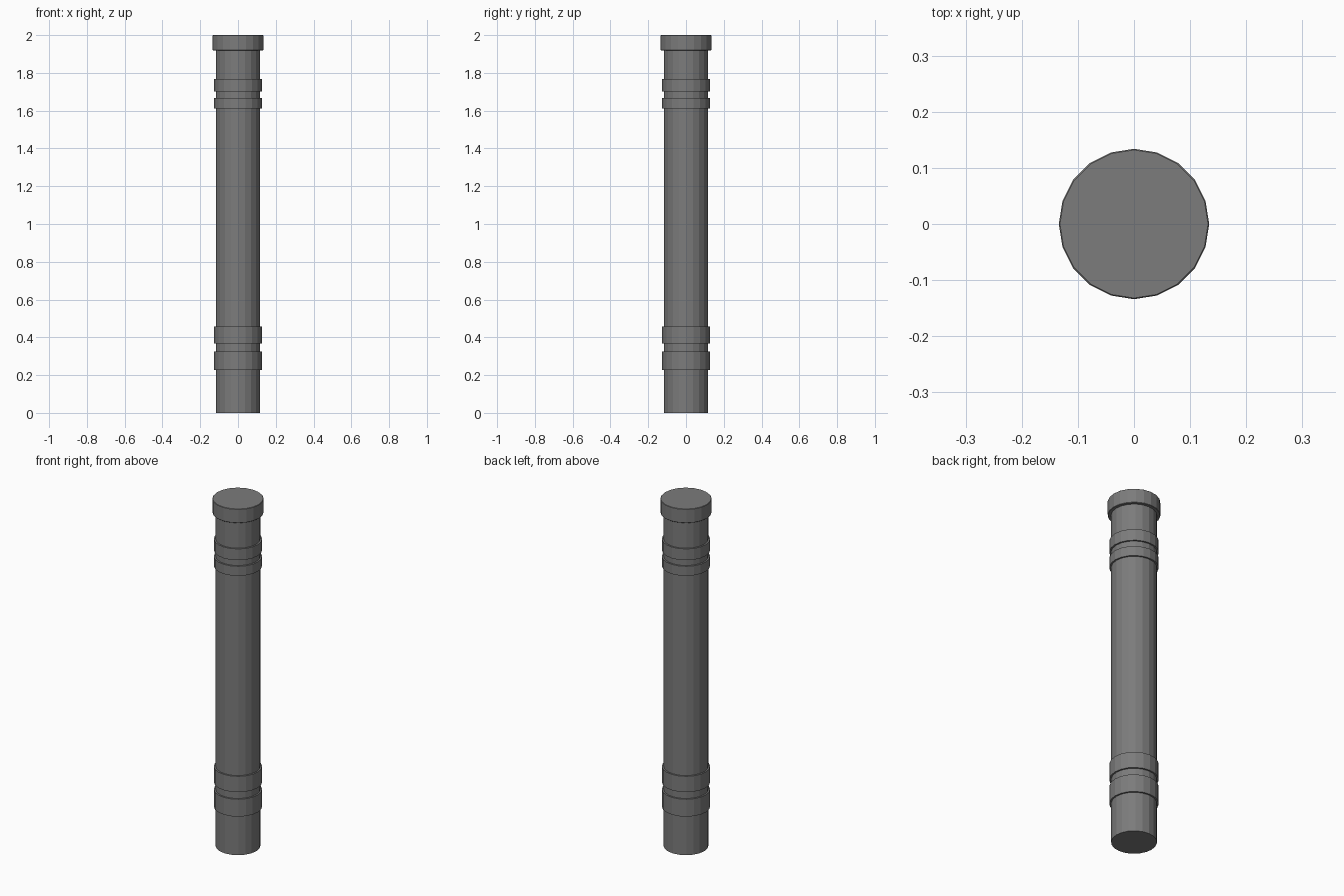
import bpy

if "Cube" in bpy.data.objects:
    bpy.data.objects.remove(bpy.data.objects["Cube"])

SIDES = 20

# Dark grey finish shared by every part
dark = bpy.data.materials.new("dark_grey")
dark.diffuse_color = (0.2, 0.2, 0.2, 1.0)
dark.use_nodes = True
dark.node_tree.nodes["Principled BSDF"].inputs["Base Color"].default_value = dark.diffuse_color


def drum(name, radius, z0, z1, bevel=0.0):
    """Upright flat-sided cylinder between two heights."""
    bpy.ops.mesh.primitive_cylinder_add(
        vertices=SIDES, radius=radius, depth=z1 - z0, location=(0, 0, (z0 + z1) / 2))
    ob = bpy.context.object
    ob.name = name
    ob.data.materials.append(dark)
    if bevel:
        mod = ob.modifiers.new("edge_bevel", 'BEVEL')
        mod.width = bevel
        mod.segments = 1
        mod.limit_method = 'ANGLE'
        mod.angle_limit = 0.8  # only the rims, not the side facets
    return ob


# Main post
drum("post_shaft", 0.117, 0.0, 1.95)

# Raised bands, two near the foot and two near the top
bands = {
    "lower_band_bottom": (0.226, 0.326),
    "lower_band_top": (0.367, 0.458),
    "upper_band_bottom": (1.612, 1.667),
    "upper_band_top": (1.702, 1.767),
}
for name, (z0, z1) in bands.items():
    drum(name, 0.126, z0, z1)

# Cap with slightly softened rims
drum("post_cap", 0.134, 1.919, 2.0, bevel=0.002)
